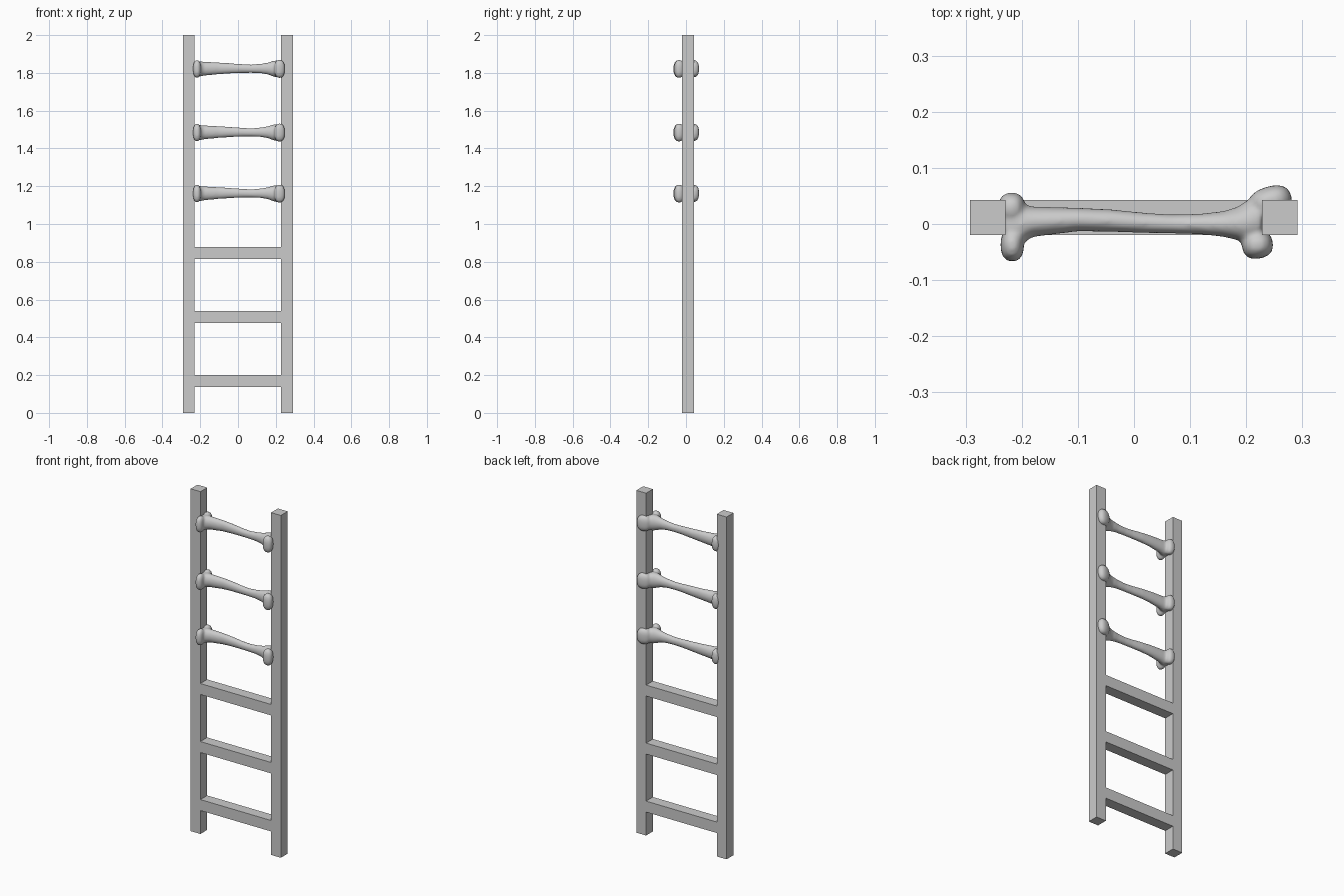
import bpy, bmesh, math
from mathutils import Vector

if "Cube" in bpy.data.objects:
    bpy.data.objects.remove(bpy.data.objects["Cube"])


def link(name, mesh):
    ob = bpy.data.objects.new(name, mesh)
    bpy.context.collection.objects.link(ob)
    return ob


def box(name, lo, hi):
    lo, hi = Vector(lo), Vector(hi)
    bm = bmesh.new()
    bmesh.ops.create_cube(bm, size=1)
    for v in bm.verts:
        v.co = (lo + hi) / 2 + v.co * (hi - lo)
    me = bpy.data.meshes.new(name)
    bm.to_mesh(me)
    bm.free()
    return link(name, me)


def loft(bm, stations, n=24):
    # elliptical rings along x: (x, y centre, z centre, y radius, z radius)
    rings = []
    for x, yc, zc, ry, rz in stations:
        angles = [2 * math.pi * i / n for i in range(n)]
        rings.append([bm.verts.new((x, yc + ry * math.cos(a), zc + rz * math.sin(a)))
                      for a in angles])
    for a, b in zip(rings, rings[1:]):
        for i in range(n):
            j = (i + 1) % n
            bm.faces.new((a[i], a[j], b[j], b[i]))
    bm.faces.new(rings[0][::-1])
    bm.faces.new(rings[-1])


def knob(bm, centre, radii, angle=0):
    # slightly squared-off ellipsoid, turned about z
    made = bmesh.ops.create_uvsphere(bm, u_segments=24, v_segments=16, radius=1)
    ca, sa = math.cos(angle), math.sin(angle)
    for v in made["verts"]:
        x, y, z = [math.copysign(abs(c) ** 0.82, c) * r for c, r in zip(v.co, radii)]
        v.co = Vector(centre) + Vector((x * ca - y * sa, x * sa + y * ca, z))


# Side rails
Y0, Y1 = -0.02, 0.043
box("left_rail", (-0.292, Y0, 0), (-0.229, Y1, 2))
box("right_rail", (0.228, Y0, 0), (0.291, Y1, 2))

# Lower plank rungs
for i, z in enumerate((0.169, 0.508, 0.847)):
    box(f"plank_rung_{i + 1}", (-0.229, Y0, z - 0.032), (0.228, Y1, z + 0.032))

# Bone rung: shaft plus two knobs at each end
bm = bmesh.new()
loft(bm, [
    (-0.230, -0.002, 0, 0.036, 0.037),
    (-0.200, 0.000, 0, 0.035, 0.040),
    (-0.180, 0.004, 0.001, 0.027, 0.037),
    (-0.100, 0.008, 0.003, 0.021, 0.031),
    (-0.040, 0.006, 0.003, 0.020, 0.027),
    (0.020, 0.002, 0.002, 0.018, 0.0235),
    (0.070, 0.000, 0.001, 0.017, 0.022),
    (0.120, 0.000, 0.002, 0.0185, 0.025),
    (0.160, 0.000, 0.002, 0.023, 0.032),
    (0.185, 0.001, 0.001, 0.030, 0.041),
    (0.205, 0.004, 0, 0.040, 0.045),
    (0.228, 0.008, 0, 0.040, 0.043)])
knob(bm, (-0.217, -0.037, 0), (0.021, 0.030, 0.047))
knob(bm, (-0.218, 0.029, 0), (0.024, 0.027, 0.045))
knob(bm, (0.220, -0.037, 0), (0.028, 0.025, 0.048), 0.2)
knob(bm, (0.243, 0.040, 0.001), (0.039, 0.027, 0.046), 0.3)
bone = bpy.data.meshes.new("bone_rung")
bm.to_mesh(bone)
bm.free()

# Three bone rungs fused and smoothed
for i, z in enumerate((1.161, 1.484, 1.821)):
    ob = link(f"bone_rung_{i + 1}", bone)
    ob.location.z = z
    rm = ob.modifiers.new("fuse", "REMESH")
    rm.mode = "VOXEL"
    rm.voxel_size = 0.005
    rm.use_smooth_shade = True
    sm = ob.modifiers.new("soften", "SMOOTH")
    sm.factor = 0.5
    sm.iterations = 8
